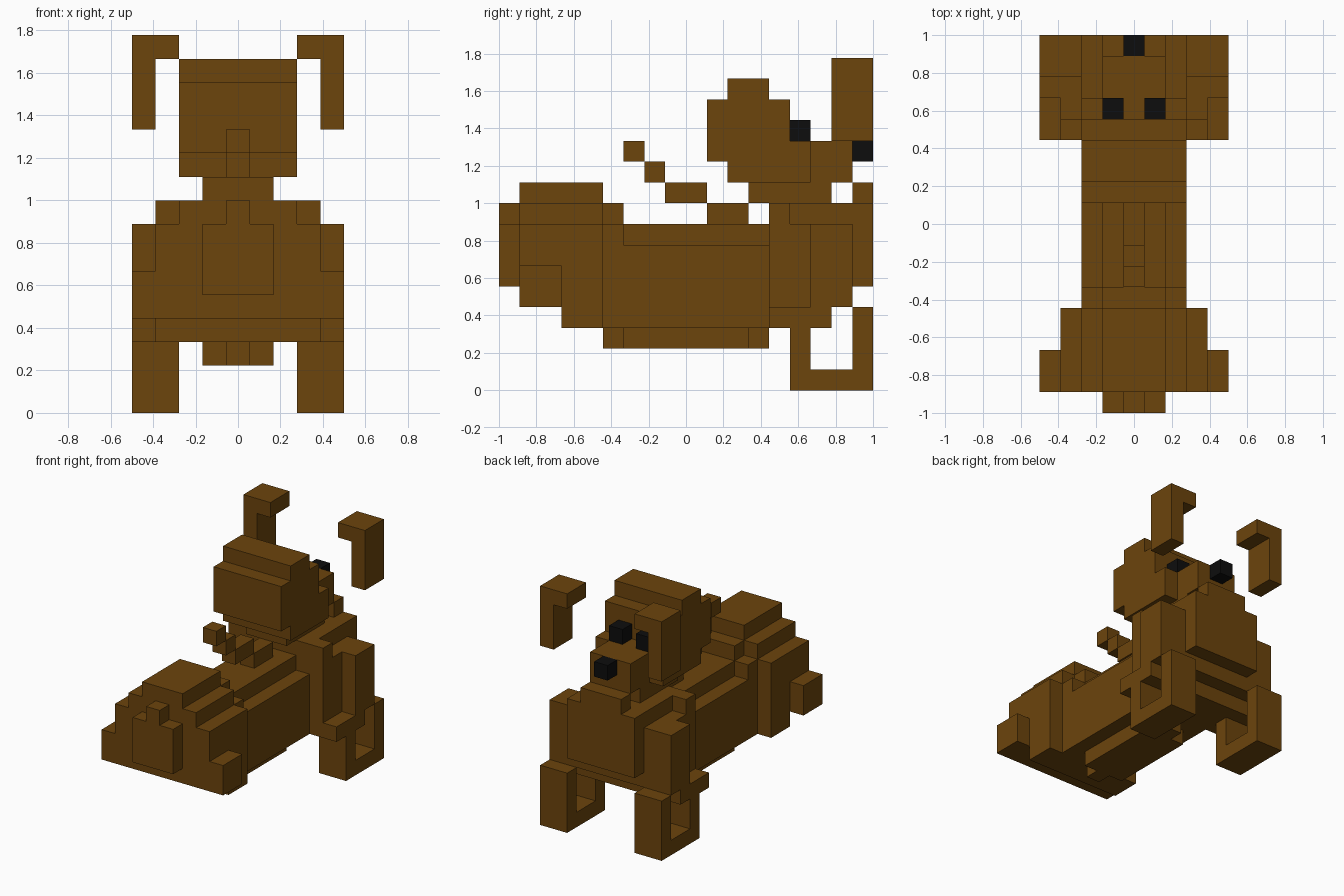
import bpy, bmesh
from mathutils import Matrix, Vector

if "Cube" in bpy.data.objects:
    bpy.data.objects.remove(bpy.data.objects["Cube"])

U = 1 / 9  # one block


def material(name, rgb):
    m = bpy.data.materials.new(name)
    m.diffuse_color = (*rgb, 1)
    m.use_nodes = True
    m.node_tree.nodes["Principled BSDF"].inputs["Base Color"].default_value = m.diffuse_color
    return m


BROWN = material("brown fur", (0.15, 0.058, 0.0037))
BLACK = material("black", (0.004, 0.004, 0.004))


def part(name, boxes, mat=BROWN, mirror=False):
    """Blocky part from boxes (x0, x1, y0, y1, z0, z1) given in block units."""
    bm = bmesh.new()
    for b in boxes:
        lo, hi = Vector(b[0::2]) * U, Vector(b[1::2]) * U
        place = Matrix.Translation((lo + hi) / 2) @ Matrix.Diagonal((*(hi - lo), 1))
        bmesh.ops.create_cube(bm, size=1, matrix=place)
    mesh = bpy.data.meshes.new(name)
    bm.to_mesh(mesh)
    bm.free()
    mesh.materials.append(mat)
    ob = bpy.data.objects.new(name, mesh)
    bpy.context.collection.objects.link(ob)
    if mirror:
        ob.modifiers.new("mirror", 'MIRROR').use_mirror_merge = False
    return ob


def mid(half, *yz):
    """Box centred on x = 0."""
    return (-half, half, *yz)


# Trunk with stepped back and belly
part("trunk", [mid(2.5, -4, 4, 3, 7), mid(2.5, -4, -3, 7, 8),
               mid(1.5, -3, 4, 7, 8), mid(1.5, -4, -3, 8, 9)])
part("belly", [mid(1.5, -3, 3, 2, 3), mid(0.5, -4, -3, 2, 3), mid(0.5, 3, 4, 2, 3)])

# Rounded rump, rear plate and hind feet
part("rump", [mid(3.5, -8, -4, 4, 8), mid(3.5, -6, -4, 3, 4),
              mid(2.5, -8, -4, 8, 9), mid(1.5, -8, -4, 9, 10)])
part("rear_plate", [mid(1.5, -9, -8, 5, 8), mid(0.5, -9, -8, 8, 9)])
part("hind_foot", [(3.5, 4.5, -8, -6, 4, 6)], mirror=True)

# Shoulders, chest and upper arms
part("shoulders", [mid(3.5, 4, 8, 4, 8), mid(4.5, 4, 7, 3, 4),
                   mid(3.5, 4, 5, 8, 9), mid(2.5, 5, 8, 8, 9)])
part("chest", [mid(2.5, 8, 9, 5, 9), mid(1.5, 8, 9, 9, 10)])
part("upper_arm", [(3.5, 4.5, 6, 8, 4, 8)], mirror=True)

# U-shaped front legs
part("front_leg", [(2.5, 4.5, 5, 6, 1, 3), (2.5, 4.5, 5, 9, 0, 1),
                   (2.5, 4.5, 8, 9, 1, 4)], mirror=True)

# Neck, head and snout
part("neck", [mid(1.5, 3, 7, 9, 10)])
part("head", [mid(2.5, 2, 6, 10, 11), mid(2.5, 1, 5, 11, 14),
              mid(2.5, 5, 6, 11, 12), mid(2.5, 2, 4, 14, 15)])
part("snout", [mid(1.5, 6, 8, 10, 12)])
part("nose", [mid(0.5, 8, 9, 11, 12)], BLACK)
part("eye", [(0.5, 1.5, 5, 6, 12, 13)], BLACK, mirror=True)

# Hooked ears
part("ear", [(3.5, 4.5, 7, 9, 12, 16), (2.5, 3.5, 7, 9, 15, 16)], mirror=True)

# Stepped tail rising over the back
part("tail", [mid(0.5, 1, 3, 8, 9), mid(0.5, -1, 1, 9, 10),
              mid(0.5, -2, -1, 10, 11), mid(0.5, -3, -2, 11, 12)])
